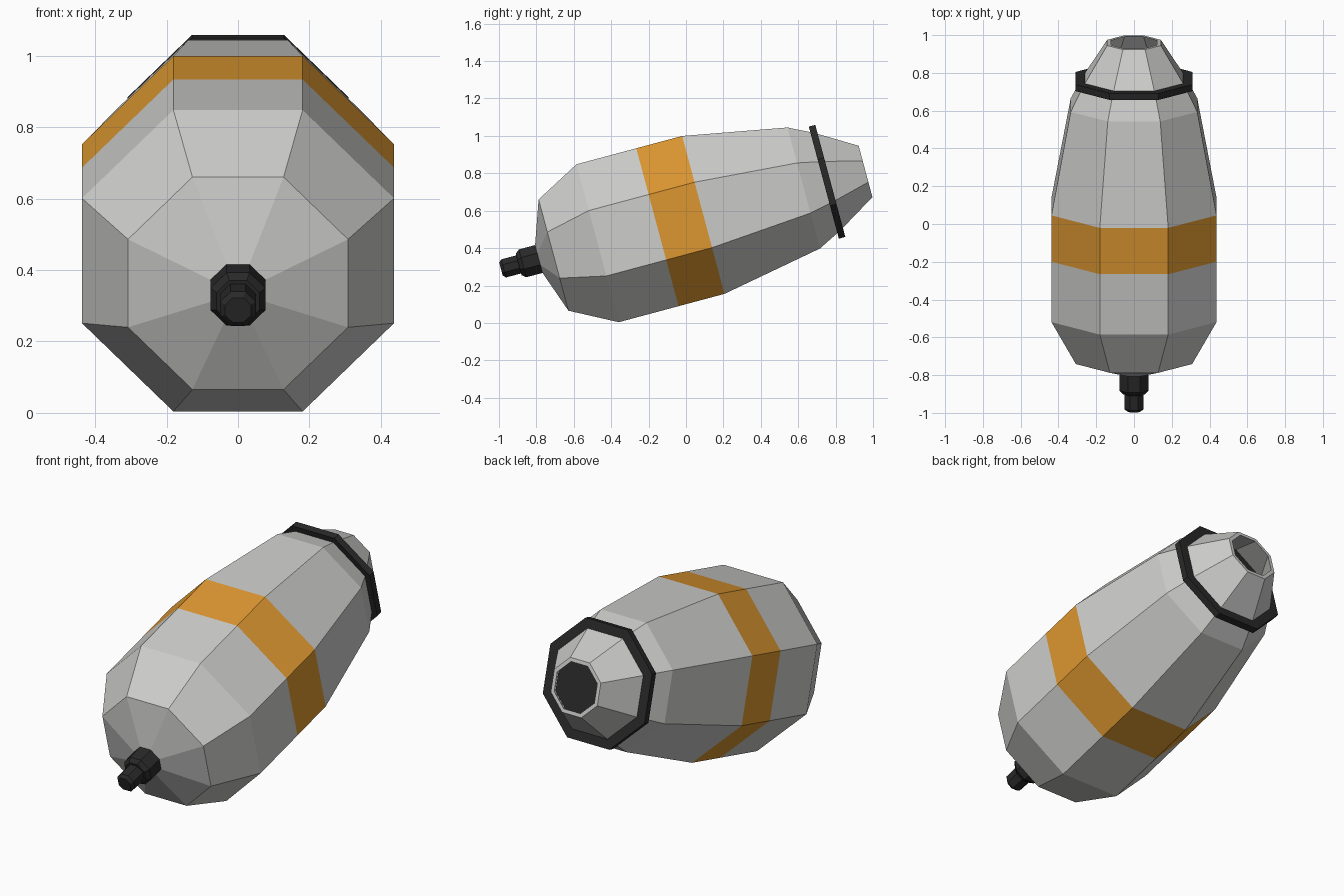
import bpy, bmesh, math
from mathutils import Matrix

if "Cube" in bpy.data.objects:
    bpy.data.objects.remove(bpy.data.objects["Cube"])

SIDES = 8
TILT = math.radians(15)
# local z runs along the tilted long axis, towards +y and upwards
PLACE = Matrix.Translation((0, 0.0925, 0.5775)) @ Matrix.Rotation(-(math.pi / 2 - TILT), 4, 'X')


def material(name, rgb):
    m = bpy.data.materials.new(name)
    m.diffuse_color = (*rgb, 1)
    m.use_nodes = True
    m.node_tree.nodes["Principled BSDF"].inputs["Base Color"].default_value = m.diffuse_color
    return m


GREY = material("light grey", (0.61, 0.61, 0.60))
ORANGE = material("orange", (0.72, 0.31, 0.03))
BLACK = material("near black", (0.022, 0.022, 0.022))


def lathe(name, profile, mats, band=None, closed=False, caps=(True, True)):
    """Eight-sided turned part; profile = (position on axis, flat-to-centre distance)."""
    bm = bmesh.new()
    rings = []
    for s, r in profile:
        R = r / math.cos(math.pi / SIDES)
        rings.append([bm.verts.new((R * math.cos(a), R * math.sin(a), s))
                      for a in (2 * math.pi * (k + 0.5) / SIDES for k in range(SIDES))])
    count = len(rings) if closed else len(rings) - 1
    for i in range(count):
        a, b = rings[i], rings[(i + 1) % len(rings)]
        for k in range(SIDES):
            n = (k + 1) % SIDES
            f = bm.faces.new((a[k], a[n], b[n], b[k]))
            f.material_index = int(i == band)
    if not closed:
        if caps[0]:
            bm.faces.new(rings[0][::-1])
        if caps[1]:
            bm.faces.new(rings[-1])
    bmesh.ops.recalc_face_normals(bm, faces=bm.faces)
    me = bpy.data.meshes.new(name)
    bm.to_mesh(me)
    bm.free()
    for m in mats:
        me.materials.append(m)
    ob = bpy.data.objects.new(name, me)
    ob.matrix_world = PLACE
    bpy.context.collection.objects.link(ob)
    return ob


# Shell with painted band; the tail end folds inward to a hollow opening
lathe("body_shell", [(-0.913, 0.07), (-0.829, 0.308), (-0.585, 0.437), (-0.254, 0.437),
                     (0.0, 0.437), (0.556, 0.335), (0.69, 0.268), (0.898, 0.142),
                     (0.898, 0.122), (0.70, 0.242)], [GREY, ORANGE], band=3)
# Dark plate at the bottom of the tail opening
lathe("tail_inner_plate", [(0.701, 0.238), (0.708, 0.235)], [BLACK])
# Collar around the tail
lathe("tail_collar", [(0.667, 0.262), (0.667, 0.31), (0.703, 0.31), (0.703, 0.255)],
      [BLACK], closed=True)
# Stepped nozzle at the nose
lathe("nose_nozzle", [(-1.12, 0.036), (-1.105, 0.05), (-1.022, 0.05), (-1.022, 0.06),
                      (-1.0, 0.077), (-0.89, 0.077)], [BLACK])
